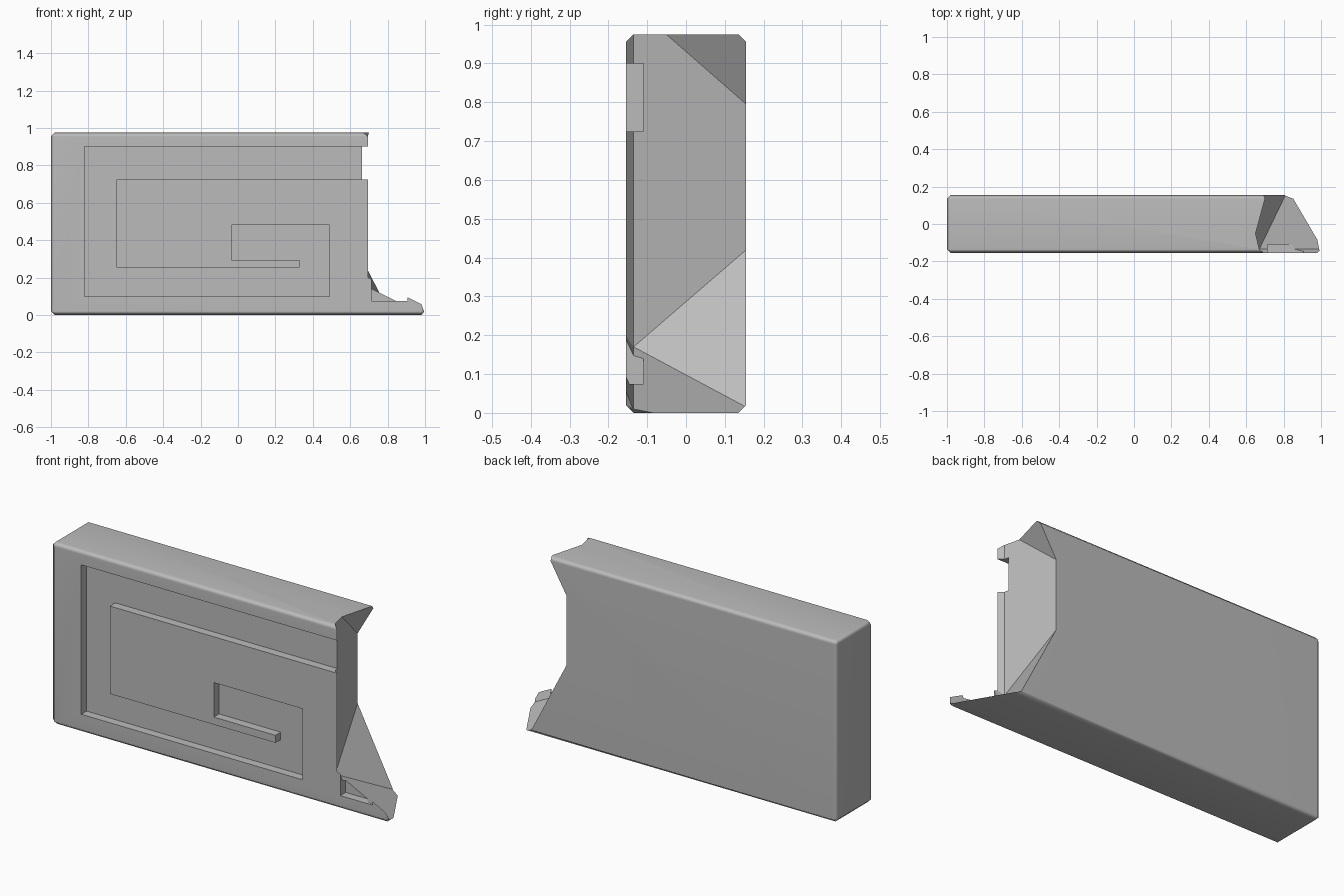
import bpy, bmesh
from mathutils import Vector

cube = bpy.data.objects.get("Cube")
if cube:
    bpy.data.objects.remove(cube, do_unlink=True)

grey = bpy.data.materials.new("plain_grey")
grey.use_nodes = True
color = (0.5, 0.5, 0.5, 1)
grey.diffuse_color = color
grey.node_tree.nodes["Principled BSDF"].inputs["Base Color"].default_value = color


def add_object(name, bm):
    bmesh.ops.recalc_face_normals(bm, faces=bm.faces)
    mesh = bpy.data.meshes.new(name)
    bm.to_mesh(mesh)
    bm.free()
    mesh.materials.append(grey)
    ob = bpy.data.objects.new(name, mesh)
    bpy.context.collection.objects.link(ob)
    return ob


def box(low, high):
    bm = bmesh.new()
    bmesh.ops.create_cube(bm, size=1)
    low, high = Vector(low), Vector(high)
    for v in bm.verts:
        v.co = (low + high) / 2 + v.co * (high - low)
    return bm


def channel_cutter(name, outline):
    """Extrude an x/z outline back from the front to the channel floor."""
    bm = bmesh.new()
    face = bm.faces.new([bm.verts.new((x, -0.3, z)) for x, z in outline])
    new = bmesh.ops.extrude_face_region(bm, geom=[face])["geom"]
    for v in new:
        if isinstance(v, bmesh.types.BMVert):
            v.co.y = -0.11
    return add_object(name, bm)


# Slab with a narrow chamfer on every edge
bm = box((-1, -0.155, 0), (1, 0.155, 0.975))
bmesh.ops.bevel(bm, geom=bm.edges[:], offset=0.02, segments=1, affect='EDGES')
slab = add_object("slab", bm)

# Faceted right end: a block trimmed by the planes of each facet
front_low = (0.67, -0.135, 0.17)
back_mid = (0.60, 0.155, 0.42)
back_low = (0.81, 0.155, 0.015)
back_high = (0.60, 0.155, 0.795)
toe = (0.99, -0.135, 0.01)
lip = (0.695, -0.155, 0.2)
facets = [
    (front_low, back_mid, back_high),
    (back_high, (0.65, -0.05, 0.975), (0.70, 0.135, 0.975)),
    (front_low, back_mid, back_low),
    (front_low, back_low, toe),
    (front_low, (0.67, -0.135, 0.9), lip),
    (front_low, toe, lip),
]
bm = box((0, -1, -1), (3, 1, 2))
inside = Vector((2, 0, 0.6))
for points in facets:
    a, b, c = map(Vector, points)
    normal = (b - a).cross(c - a).normalized()
    if normal.dot(inside - a) > 0:
        normal.negate()
    cut = bmesh.ops.bisect_plane(bm, geom=bm.verts[:] + bm.edges[:] + bm.faces[:],
                                 plane_co=a, plane_no=normal, clear_outer=True)
    rim = [e for e in cut["geom_cut"] if isinstance(e, bmesh.types.BMEdge)]
    bmesh.ops.contextual_create(bm, geom=rim)
end_cutter = add_object("end_cutter", bm)

# Spiral channel in the front, and a short pocket in the toe
spiral_cutter = channel_cutter("spiral_channel_cutter", [
    (1.2, 0.9), (-0.82, 0.9), (-0.82, 0.1), (0.49, 0.1), (0.49, 0.48), (-0.035, 0.48),
    (-0.035, 0.295), (0.33, 0.295), (0.33, 0.255), (-0.65, 0.255), (-0.65, 0.725), (1.2, 0.725)])
pocket_cutter = channel_cutter("toe_pocket_cutter", [
    (0.715, 0.075), (0.905, 0.075), (0.905, 0.4), (0.715, 0.4)])

# Soft shading across the slab chamfers, crisp facets elsewhere
bpy.context.view_layer.objects.active = slab
slab.select_set(True)
bpy.ops.object.shade_smooth_by_angle(angle=0.9)
for cutter in (end_cutter, spiral_cutter, pocket_cutter):
    mod = slab.modifiers.new(cutter.name, 'BOOLEAN')
    mod.operation = 'DIFFERENCE'
    mod.solver = 'EXACT'
    mod.object = cutter
    cutter.hide_render = True
    cutter.hide_set(True)
soft = slab.modifiers.new("even_shading", 'WEIGHTED_NORMAL')
soft.keep_sharp = True
